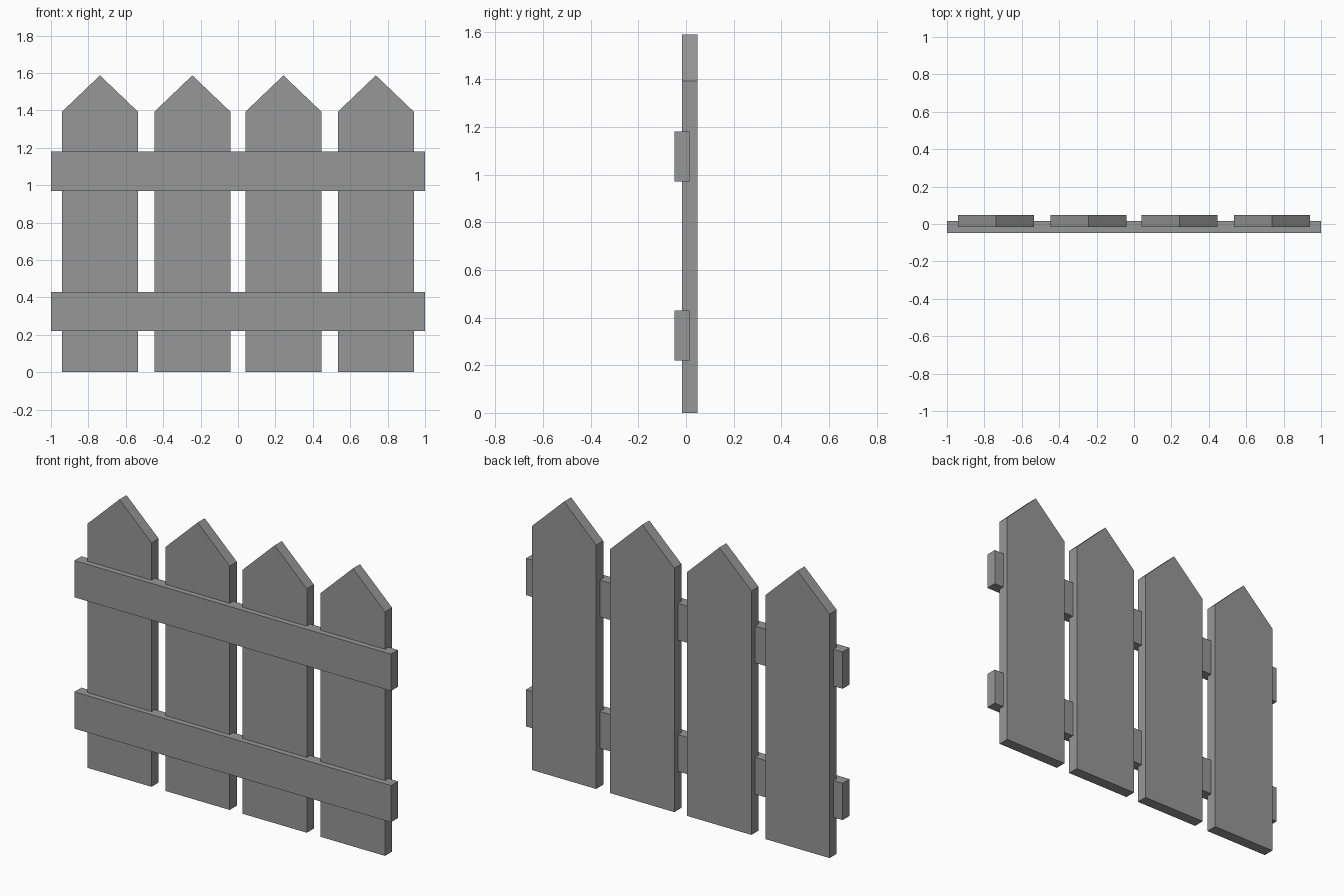
import bpy
import bmesh

if "Cube" in bpy.data.objects:
    bpy.data.objects.remove(bpy.data.objects["Cube"])

# One flat grey for every board
grey = bpy.data.materials.new("weathered_grey")
grey.use_nodes = True
colour = (0.31, 0.31, 0.31, 1)
grey.diffuse_color = colour
grey.node_tree.nodes["Principled BSDF"].inputs["Base Color"].default_value = colour


def board(name, profile, y_front, y_back):
    """Extrude an x-z outline from y_front to y_back."""
    bm = bmesh.new()
    face = bm.faces.new([bm.verts.new((x, y_front, z)) for x, z in profile])
    result = bmesh.ops.extrude_face_region(bm, geom=[face])
    verts = [v for v in result["geom"] if isinstance(v, bmesh.types.BMVert)]
    bmesh.ops.translate(bm, verts=verts, vec=(0, y_back - y_front, 0))
    bmesh.ops.recalc_face_normals(bm, faces=bm.faces)
    mesh = bpy.data.meshes.new(name)
    bm.to_mesh(mesh)
    bm.free()
    mesh.materials.append(grey)
    obj = bpy.data.objects.new(name, mesh)
    bpy.context.collection.objects.link(obj)
    return obj


# Pointed pickets
half, shoulder, peak = 0.203, 1.393, 1.587
for i, x in enumerate((-0.738, -0.244, 0.243, 0.737)):
    outline = [(x - half, 0), (x + half, 0), (x + half, shoulder),
               (x, peak), (x - half, shoulder)]
    board(f"picket_{i + 1}", outline, -0.016, 0.048)

# Horizontal rails, partly sunk into the picket fronts
for name, low in (("lower_rail", 0.22), ("upper_rail", 0.97)):
    high = low + 0.21
    board(name, [(-1, low), (1, low), (1, high), (-1, high)], -0.048, 0.015)
